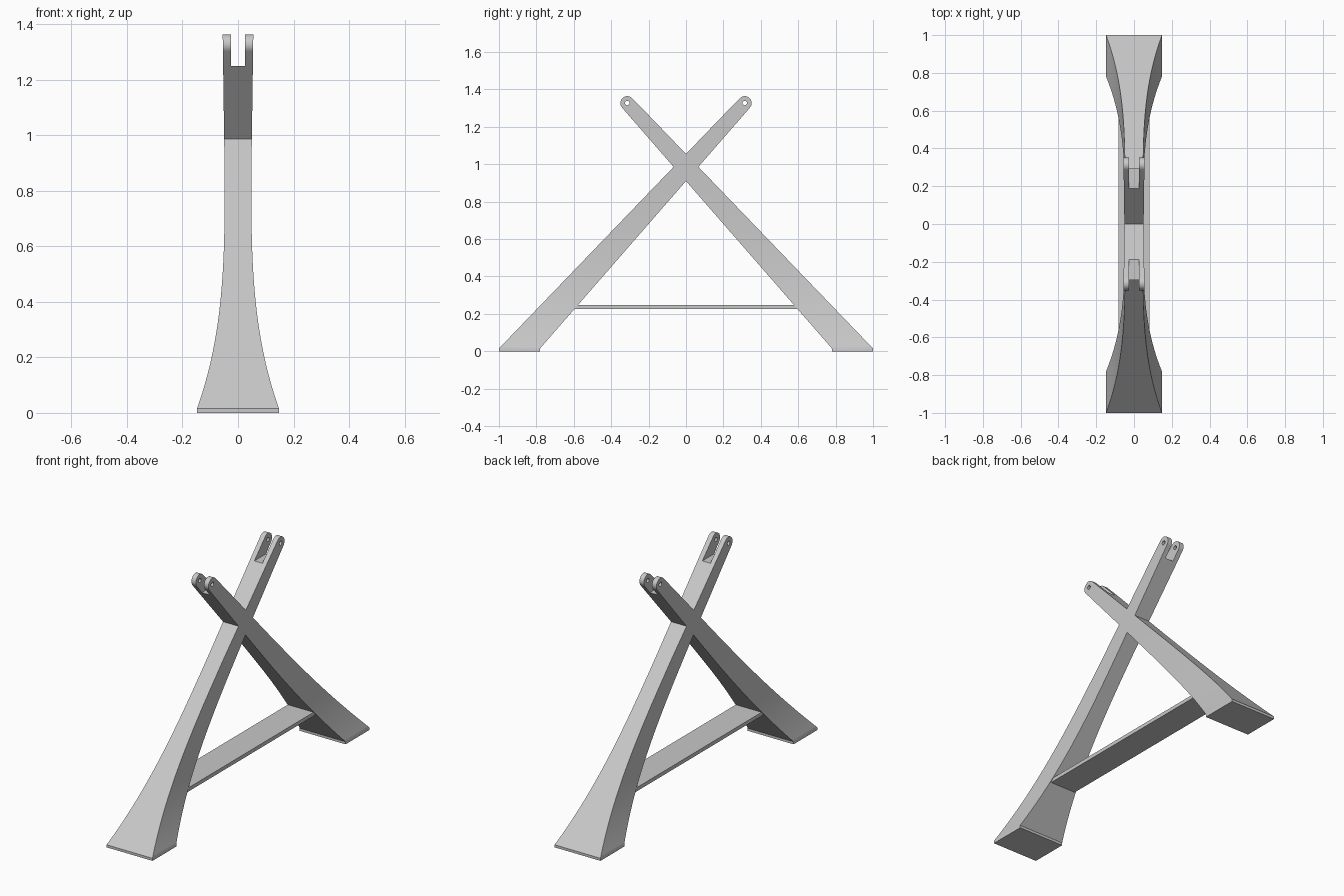
import bpy, bmesh, math
from mathutils import Vector

cube = bpy.data.objects.get("Cube")
if cube:
    bpy.data.objects.remove(cube, do_unlink=True)

grey = bpy.data.materials.new("light_grey")
grey.use_nodes = True
colour = (0.58, 0.58, 0.58, 1)
grey.diffuse_color = colour
grey.node_tree.nodes["Principled BSDF"].inputs["Base Color"].default_value = colour

PAD, FLOOR = 0.015, 1.25      # foot pad height and fork slot floor
SLOT = 0.026                  # half width of the fork slot


def outer_y(z):
    return (z - 1.055) / 1.04


def inner_y(z):
    return (z - 0.91) / 1.147


def half_width(z):
    """Flared foot, slim waist, slightly wider fork."""
    z = max(z, PAD)
    if z < 0.85:
        return 0.048 + 0.1 * ((0.85 - z) / (0.85 - PAD)) ** 3
    return 0.048 + 0.014 * (z - 0.85)


def finish(name, bm):
    bmesh.ops.recalc_face_normals(bm, faces=bm.faces)
    mesh = bpy.data.meshes.new(name)
    bm.to_mesh(mesh)
    bm.free()
    mesh.materials.append(grey)
    obj = bpy.data.objects.new(name, mesh)
    bpy.context.collection.objects.link(obj)
    bpy.ops.object.select_all(action='DESELECT')
    obj.select_set(True)
    bpy.context.view_layer.objects.active = obj
    bpy.ops.object.shade_smooth_by_angle(angle=math.radians(30))
    return obj


def extrude_x(bm, faces, x):
    moved = bmesh.ops.extrude_face_region(bm, geom=faces)["geom"]
    verts = [v for v in moved if isinstance(v, bmesh.types.BMVert)]
    bmesh.ops.translate(bm, verts=verts, vec=(x, 0, 0))


# Crossed legs: one side profile, cut into bands and flared by height
cross_z = (1.055 * 1.147 + 0.91 * 1.04) / (1.04 + 1.147)
half = [(outer_y(FLOOR), FLOOR), (inner_y(FLOOR), FLOOR),
        (inner_y(cross_z), cross_z), (-outer_y(PAD), PAD), (-outer_y(PAD), 0),
        (-inner_y(PAD), 0), (-inner_y(PAD), PAD)]
profile = [(0, 1.055)] + half + [(0, 0.91)] + [(-y, z) for y, z in reversed(half)]
bm = bmesh.new()
face = bm.faces.new([bm.verts.new((-1, y, z)) for y, z in profile])
extrude_x(bm, [face], 2)
bands = 24
levels = [PAD + (0.85 - PAD) * (i / bands) ** 1.3 for i in range(bands + 1)]
for z in levels + [0.91, cross_z, 1.055]:
    bmesh.ops.bisect_plane(bm, geom=bm.verts[:] + bm.edges[:] + bm.faces[:],
                           dist=1e-5, plane_co=(0, 0, z), plane_no=(0, 0, 1))
for v in bm.verts:
    v.co.x *= half_width(v.co.z)
finish("crossed_legs", bm)

# Fork prongs: rounded plates with a pin hole
CENTRE, RADIUS, HOLE = Vector((0.314, 1.327)), 0.037, 0.012


def arc(radius, start, end, steps):
    angles = [math.radians(start + (end - start) * i / steps) for i in range(steps + 1)]
    return [CENTRE + radius * Vector((math.cos(a), math.sin(a))) for a in angles]


def add_prong(name, side, end):
    bm = bmesh.new()
    outline = [Vector((outer_y(FLOOR), FLOOR)), Vector((inner_y(FLOOR), FLOOR))]
    outline += arc(RADIUS, -41, 136, 20)
    edges = []
    for loop in (outline, arc(HOLE, 0, 360, 20)[:-1]):
        verts = [bm.verts.new((side * SLOT, end * p.x, p.y)) for p in loop]
        edges += [bm.edges.new((v, verts[i - 1])) for i, v in enumerate(verts)]
    bmesh.ops.triangle_fill(bm, edges=edges, use_beauty=True)
    extrude_x(bm, bm.faces[:], side)
    for v in bm.verts:
        if abs(v.co.x) > 0.5:
            v.co.x = side * half_width(v.co.z)
    finish(name, bm)


for end, end_name in ((-1, "front"), (1, "back")):
    for side, side_name in ((-1, "right"), (1, "left")):
        add_prong(f"{end_name}_fork_prong_{side_name}", side, end)

# Flat stretcher between the legs, ends cut to the leg slope
bm = bmesh.new()
low, high = 0.225, 0.247
ends = [(inner_y(low), low), (-inner_y(low), low), (-inner_y(high), high), (inner_y(high), high)]
face = bm.faces.new([bm.verts.new((-0.083, y, z)) for y, z in ends])
extrude_x(bm, [face], 0.166)
finish("stretcher", bm)
